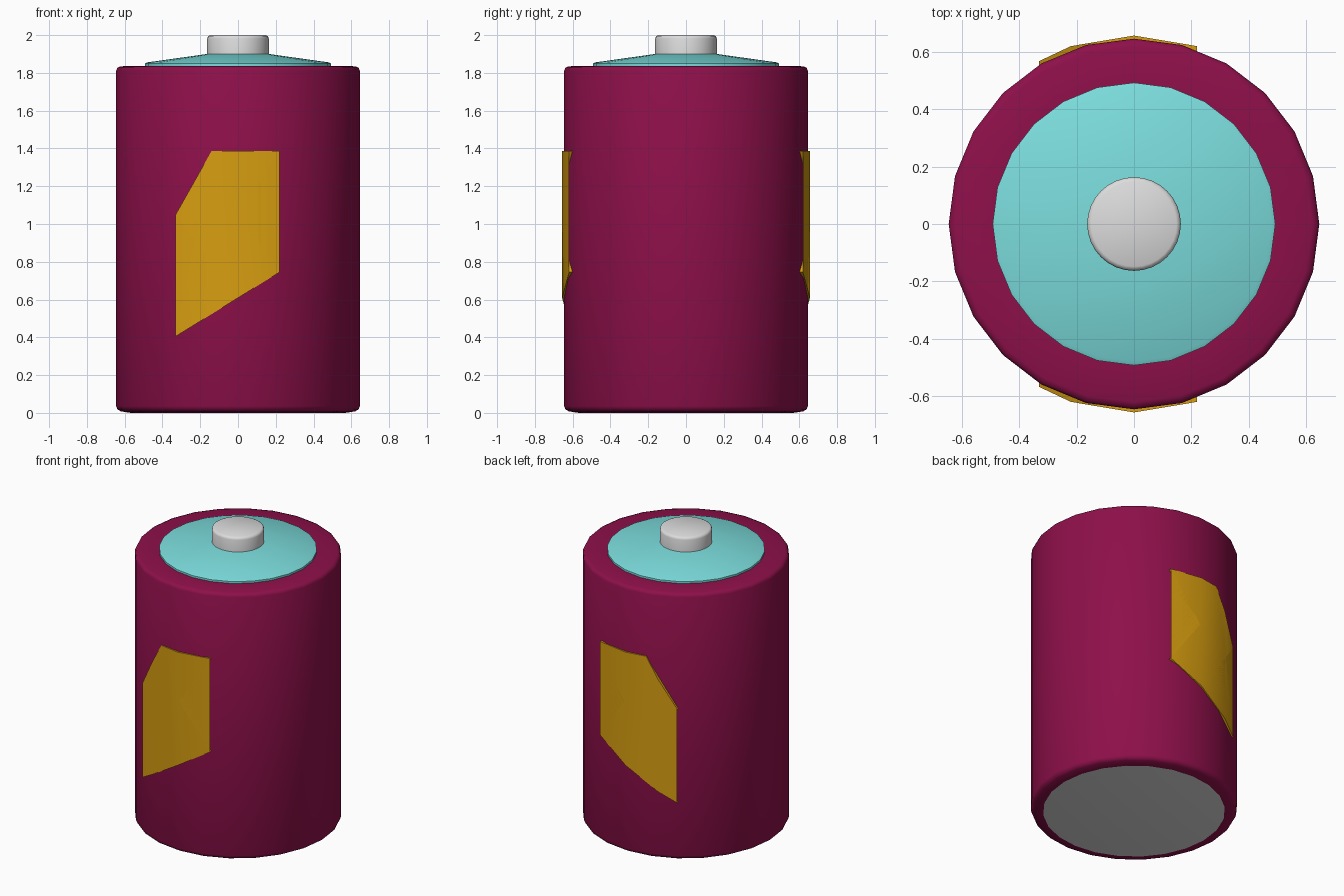
import bpy, bmesh, math

if "Cube" in bpy.data.objects:
    bpy.data.objects.remove(bpy.data.objects["Cube"], do_unlink=True)


def material(name, rgb):
    m = bpy.data.materials.new(name)
    m.use_nodes = True
    m.diffuse_color = (*rgb, 1)
    bsdf = next(n for n in m.node_tree.nodes if n.type == 'BSDF_PRINCIPLED')
    bsdf.inputs["Base Color"].default_value = (*rgb, 1)
    return m


MAGENTA = material("magenta", (0.27, 0.005, 0.068))
TEAL = material("teal", (0.20, 0.72, 0.72))
GREY = material("light_grey", (0.72, 0.72, 0.72))
GOLD = material("gold", (0.68, 0.34, 0.005))


def finish(name, bm, mat, angle):
    bmesh.ops.recalc_face_normals(bm, faces=bm.faces)
    me = bpy.data.meshes.new(name)
    bm.to_mesh(me)
    bm.free()
    me.materials.append(mat)
    ob = bpy.data.objects.new(name, me)
    bpy.context.collection.objects.link(ob)
    bpy.ops.object.select_all(action='DESELECT')
    ob.select_set(True)
    bpy.context.view_layer.objects.active = ob
    bpy.ops.object.shade_smooth_by_angle(angle=math.radians(angle))
    return ob


def lathe(name, profile, mat, sides=24, angle=50):
    """Revolve (radius, z) points about z and close both ends."""
    bm = bmesh.new()
    rings = []
    for r, z in profile:
        rings.append([bm.verts.new((r * math.cos(2 * math.pi * i / sides),
                                    r * math.sin(2 * math.pi * i / sides), z))
                      for i in range(sides)])
    for a, b in zip(rings, rings[1:]):
        for i in range(sides):
            j = (i + 1) % sides
            bm.faces.new((a[i], a[j], b[j], b[i]))
    bm.faces.new(rings[0])
    bm.faces.new(rings[-1])
    return finish(name, bm, mat, angle)


# Battery body with rounded rims; its underside is the grey base
body = lathe("body", [(0.567, 0), (0.62, 0.008), (0.638, 0.018), (0.645, 0.036),
                      (0.645, 1.812), (0.638, 1.828), (0.62, 1.835), (0.48, 1.837)], MAGENTA)
body.data.materials.append(GREY)
for p in body.data.polygons:
    if p.normal.z < -0.99 and p.center.z < 0.001:
        p.material_index = 1

# Sloping top cap and the terminal
lathe("top_cap", [(0.492, 1.834), (0.492, 1.85), (0.478, 1.856), (0.15, 1.902)], TEAL)
lathe("terminal", [(0.163, 1.88), (0.163, 1.982), (0.159, 1.994), (0.148, 2.0)], GREY, 32)

# Lightning bolts folded round the front and the back
BOLT = [(-0.14, 1.387), (0.22, 1.387), (0.01, 1.05), (0.22, 0.745),
        (-0.33, 0.405), (-0.105, 0.75), (-0.33, 1.05)]
FOLDS = [(-0.33, 0.567), (-0.22, 0.619), (0.0, 0.656), (0.22, 0.619)]


def fold_depth(x):
    for (x0, y0), (x1, y1) in zip(FOLDS, FOLDS[1:]):
        if x <= x1 + 1e-5:
            return y0 + (y1 - y0) * (x - x0) / (x1 - x0)
    return FOLDS[-1][1]


def bolt(name, side):
    bm = bmesh.new()
    bm.faces.new([bm.verts.new((x, 0, z)) for x, z in BOLT])
    bmesh.ops.triangulate(bm, faces=bm.faces[:])
    for x, _ in FOLDS[1:3]:
        bmesh.ops.bisect_plane(bm, geom=bm.verts[:] + bm.edges[:] + bm.faces[:],
                               plane_co=(x, 0, 0), plane_no=(1, 0, 0))
    for v in bm.verts:
        v.co.y = side * fold_depth(v.co.x)
    # Thicken into the body
    ext = bmesh.ops.extrude_face_region(bm, geom=bm.faces[:], use_keep_orig=True)
    for v in ext["geom"]:
        if isinstance(v, bmesh.types.BMVert):
            v.co.y -= side * 0.04
    return finish(name, bm, GOLD, 35)


bolt("front_bolt", -1)
bolt("back_bolt", 1)
